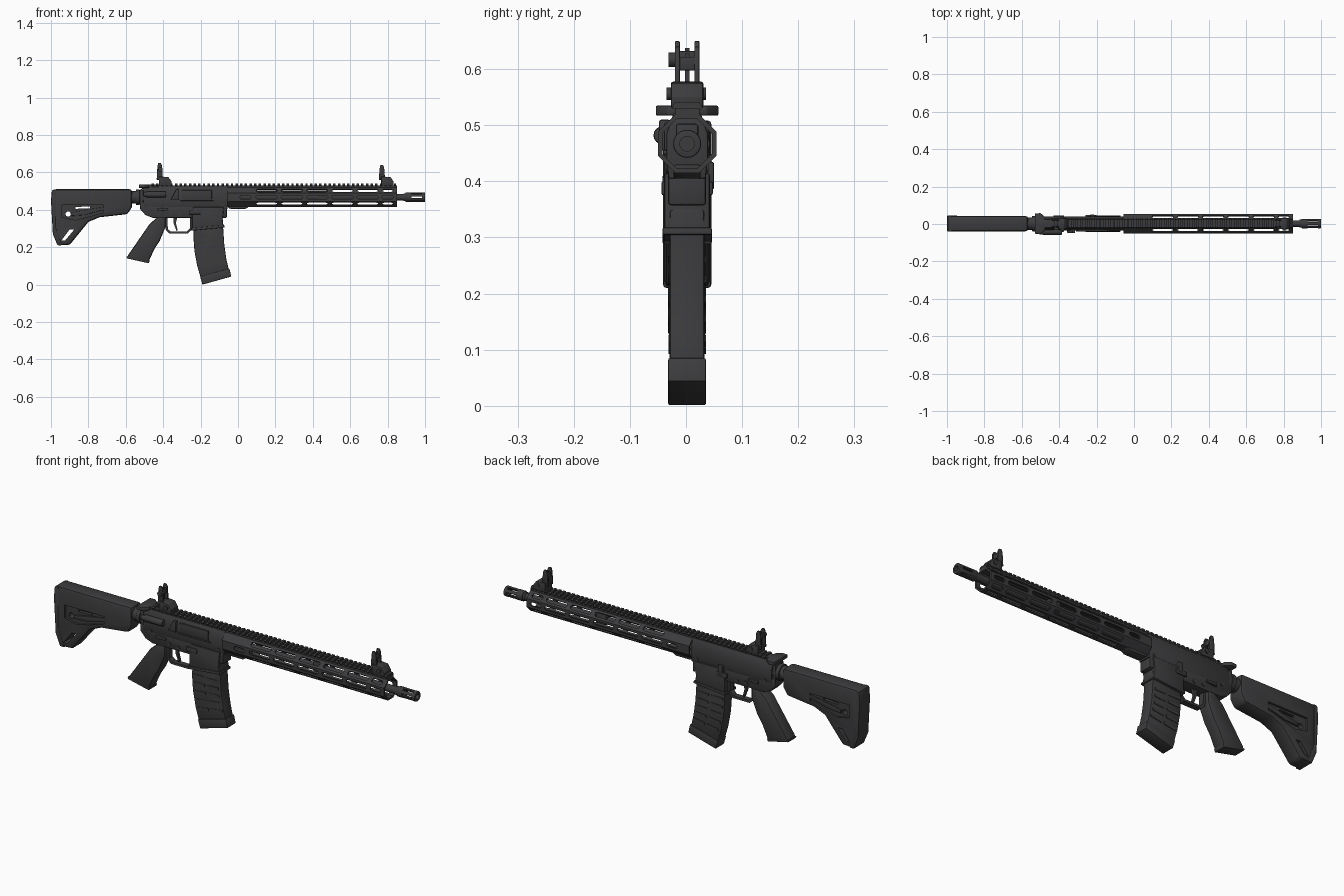
import bpy, bmesh
from math import sin, cos, pi, radians

if "Cube" in bpy.data.objects:
    bpy.data.objects.remove(bpy.data.objects["Cube"])

YC, ZC = 0.002, 0.467          # bore axis
mat = bpy.data.materials.new("dark_metal")
mat.diffuse_color = (0.045, 0.045, 0.048, 1)
mat.use_nodes = True
mat.node_tree.nodes["Principled BSDF"].inputs["Base Color"].default_value = mat.diffuse_color


def finish(name, bm, bevel=0.0):
    bmesh.ops.recalc_face_normals(bm, faces=bm.faces)
    if bevel:
        sharp = [e for e in bm.edges if len(e.link_faces) == 2 and e.calc_face_angle() > radians(35)]
        bmesh.ops.bevel(bm, geom=sharp, offset=bevel, segments=2, profile=0.5,
                        affect='EDGES', clamp_overlap=True)
    me = bpy.data.meshes.new(name)
    bm.to_mesh(me)
    bm.free()
    me.materials.append(mat)
    ob = bpy.data.objects.new(name, me)
    bpy.context.collection.objects.link(ob)
    return ob


def add_prism(bm, pts, a, b, axis='Y'):
    """Extrude a 2D profile: (x, z) along Y or (y, z) along X."""
    def co(p, t):
        return (p[0], YC + t, p[1]) if axis == 'Y' else (t, YC + p[0], p[1])
    lo = [bm.verts.new(co(p, a)) for p in pts]
    hi = [bm.verts.new(co(p, b)) for p in pts]
    bm.faces.new(lo)
    bm.faces.new(hi[::-1])
    for i in range(len(pts)):
        j = (i + 1) % len(pts)
        bm.faces.new((lo[i], lo[j], hi[j], hi[i]))


def prism(name, pts, a, b, axis='Y', bevel=0.0):
    bm = bmesh.new()
    add_prism(bm, pts, a, b, axis)
    return finish(name, bm, bevel)


def rect(x0, x1, z0, z1):
    return [(x0, z0), (x1, z0), (x1, z1), (x0, z1)]


def box(name, x0, x1, y0, y1, z0, z1, bevel=0.0):
    return prism(name, rect(x0, x1, z0, z1), y0, y1, bevel=bevel)


def circle(u, v, r, n=20):
    return [(u + r * cos(2 * pi * i / n), v + r * sin(2 * pi * i / n)) for i in range(n)]


def cyl_x(name, r, x0, x1, y=0, z=ZC, n=24, bevel=0.0):
    return prism(name, circle(y, z, r, n), x0, x1, 'X', bevel)


def cyl_y(name, x, z, r, y0, y1, n=16):
    return prism(name, circle(x, z, r, n), y0, y1)


def cut(ob, cutter):
    m = ob.modifiers.new("cut", 'BOOLEAN')
    m.operation, m.solver, m.object = 'DIFFERENCE', 'EXACT', cutter
    bpy.context.view_layer.objects.active = ob
    bpy.ops.object.modifier_apply(modifier=m.name)
    bpy.data.objects.remove(cutter)


# buttstock with side recesses, sling hole and slit
stock = prism("stock", [(-.985, .51), (-.567, .51), (-.567, .415), (-.59, .377), (-.74, .36),
                        (-.80, .335), (-.90, .212), (-.955, .21), (-.985, .30)],
              -.041, .041, bevel=.013)
cut(stock, prism("cutter", [(-.945, .235), (-.925, .235), (-.875, .295), (-.90, .295)], -.1, .1))
cut(stock, cyl_y("cutter", -.908, .377, .014, -.1, .1))
cut(stock, prism("cutter", [(-.87, .405), (-.87, .415), (-.79, .418), (-.79, .408)], -.1, .1))
for s in (-1, 1):
    a, b = sorted((s * .03, s * .06))
    cut(stock, prism("cutter", [(-.94, .36), (-.87, .345), (-.81, .36), (-.72, .385),
                                (-.72, .425), (-.94, .425)], a, b))
    a, b = sorted((s * .02, s * .038))
    prism("stock_lever", [(-.89, .367), (-.82, .372), (-.715, .40), (-.715, .415), (-.80, .402),
                          (-.89, .385)], a, b, bevel=.003)
prism("butt_pad", [(-.995, .505), (-.975, .51), (-.975, .31), (-.94, .21), (-.965, .21),
                   (-.99, .27), (-1, .45)], -.043, .043, bevel=.006)

# buffer tube and castle nut
cyl_x("buffer_tube", .034, -.60, -.50)
cyl_x("castle_nut", .041, -.545, -.525, n=16, bevel=.003)
box("end_plate", -.525, -.505, -.033, .033, .415, .51, .006)

# upper receiver
prism("upper_receiver", [(-.033, .405), (.033, .405), (.037, .44), (.037, .485), (.024, .522),
                         (-.024, .522), (-.037, .485), (-.037, .44)], -.505, -.055, 'X', .003)
box("ejection_port_cover", -.30, -.14, -.041, -.03, .455, .505, .003)
box("port_hinge", -.31, -.13, -.043, -.034, .448, .456, .002)
prism("brass_deflector", [(-.36, .455), (-.315, .455), (-.315, .51), (-.33, .51)],
      -.05, -.03, bevel=.004)
cyl_x("forward_assist", .016, -.49, -.385, -.044, .482, 16, .004)
cyl_x("forward_assist_button", .012, -.505, -.485, -.046, .482, 16, .002)

# lower receiver, magazine well and controls
prism("lower_receiver", [(-.52, .44), (-.525, .405), (-.495, .372), (-.455, .357), (-.23, .357),
                         (-.06, .357), (-.06, .425), (-.40, .425), (-.44, .44)],
      -.034, .034, bevel=.006)
prism("magazine_well", [(-.246, .29), (-.075, .307), (-.083, .34), (-.075, .415), (-.24, .415),
                        (-.246, .36)], -.041, .041, bevel=.006)
prism("magazine_well_lip", [(-.25, .288), (-.072, .305), (-.074, .318), (-.25, .302)],
      -.044, .044, bevel=.003)
for s in (-1, 1):
    a, b = sorted((s * .03, s * .038))
    for x, z in ((-.465, .42), (-.31, .375), (-.36, .38), (-.085, .425)):
        cyl_y("receiver_pin", x, z, .009, a, b)
    a, b = sorted((s * .03, s * .044))
    prism("selector_lever", [(-.43, .392), (-.375, .397), (-.375, .407), (-.43, .41)],
          a, b, bevel=.002)
    a, b = sorted((s * .035, s * .046))
    box("magazine_fence", -.26, -.20, a, b, .375, .40, .004)
box("bolt_catch", -.235, -.21, .03, .048, .385, .435, .004)

# trigger and guard
prism("trigger_guard", [(-.39, .36), (-.386, .29), (-.365, .272), (-.27, .272), (-.245, .295),
                        (-.245, .36), (-.257, .36), (-.257, .302), (-.275, .284), (-.36, .284),
                        (-.375, .297), (-.378, .36)], -.014, .014)
prism("trigger", [(-.322, .37), (-.332, .33), (-.322, .29), (-.329, .287), (-.345, .33),
                  (-.345, .37)], -.007, .007)

# pistol grip
prism("pistol_grip", [(-.425, .365), (-.472, .325), (-.595, .147), (-.48, .118), (-.447, .19),
                      (-.418, .235), (-.387, .31), (-.387, .365)], -.034, .034, bevel=.011)
prism("grip_cap", [(-.597, .152), (-.593, .14), (-.478, .114), (-.472, .128)],
      -.031, .031, bevel=.003)

# curved magazine with ribs and floor plate
prism("magazine", [(-.235, .35), (-.238, .25), (-.233, .18), (-.218, .10), (-.198, .03),
                   (-.047, .07), (-.062, .135), (-.073, .21), (-.079, .30), (-.079, .35)],
      -.031, .031, bevel=.005)
prism("magazine_floor_plate", [(-.203, .044), (-.19, 0), (-.036, .043), (-.046, .086)],
      -.034, .034, bevel=.004)
for i in range(5):
    z = .255 - .038 * i
    dx = .0015 * i * i
    for s in (-1, 1):
        a, b = sorted((s * .029, s * .0335))
        for x0, x1 in ((-.228, -.165), (-.15, -.09)):
            k = .04 * i
            prism("magazine_rib", [(x0 + dx, z + k * (x0 + .16)), (x1 + dx, z + k * (x1 + .16)),
                                   (x1 + dx, z + .012 + k * (x1 + .16)),
                                   (x0 + dx, z + .012 + k * (x0 + .16))], a, b)

# charging handle
box("charging_handle", -.515, -.42, -.022, .022, .512, .535, .003)
prism("charging_latch", [(-.53, -.054), (-.50, -.056), (-.475, -.035), (-.475, .035),
                         (-.50, .056), (-.53, .054)], 0, .018, bevel=.003)
latch = bpy.data.objects["charging_latch"]
for v in latch.data.vertices:      # lay the latch profile flat
    x, y, z = v.co
    v.co = (x, YC + z, .517 + y - YC)
latch.data.flip_normals()

# octagonal slotted handguard
def octagon(apothem):
    r = apothem / cos(pi / 8)
    return [(YC + r * cos(pi / 8 + i * pi / 4), ZC + r * sin(pi / 8 + i * pi / 4)) for i in range(8)]

bm = bmesh.new()
rings = [[bm.verts.new((x, y, z)) for y, z in octagon(a)]
         for x, a in ((-.055, .052), (.85, .052), (.85, .044), (-.055, .044))]
for k in range(4):
    A, B = rings[k], rings[(k + 1) % 4]
    for i in range(8):
        j = (i + 1) % 8
        bm.faces.new((A[i], A[j], B[j], B[i]))
handguard = finish("handguard", bm)

bm = bmesh.new()
spans = [(.096 + .135 * i, .211 + .135 * i) for i in range(5)] + [(.77, .83)]
for k in (-4, -3, -2, -1, 0, 1, 3):
    a = k * pi / 4
    for x0, x1 in spans + ([(.01, .07)] if k in (0, -4) else []):
        r = .0105
        outline = [(x1 - r + r * cos(t), r * sin(t)) for t in [-pi / 2 + pi * i / 4 for i in range(5)]]
        outline += [(x0 + r + r * cos(t), r * sin(t)) for t in [pi / 2 + pi * i / 4 for i in range(5)]]
        lo, hi = [[bm.verts.new((x, YC + w * cos(a) - v * sin(a), ZC + w * sin(a) + v * cos(a)))
                   for x, v in outline] for w in (.038, .06)]
        bm.faces.new(lo)
        bm.faces.new(hi[::-1])
        for i in range(10):
            j = (i + 1) % 10
            bm.faces.new((lo[i], lo[j], hi[j], hi[i]))
cut(handguard, finish("cutter", bm))
prism("handguard_clamp", [(-.055, .43), (-.055, .412), (-.04, .405), (.04, .405), (.065, .42),
                          (.065, .43)], -.024, .024, bevel=.004)

# toothed top rail
prism("rail_base", [(-.022, .515), (.022, .515), (.022, .531), (-.022, .531)], -.465, .85, 'X')
bm = bmesh.new()
tooth = [(-.022, .526), (.022, .526), (.027, .532), (.022, .541), (-.022, .541), (-.027, .532)]
for i in range(53):
    x = -.462 + .0249 * i
    add_prism(bm, tooth, x, x + .013, 'X')
finish("rail_teeth", bm)

# barrel, gas tube and flash hider
cyl_x("barrel", .018, -.06, .90)
cyl_x("gas_tube", .006, -.06, .45, z=.497, n=10)
box("gas_block", .43, .49, -.02, .02, .45, .503, .005)
cyl_x("crush_washer", .021, .885, .896)
hider = cyl_x("flash_hider", .025, .896, 1.0, bevel=.003)
cut(hider, cyl_x("cutter", .013, .915, 1.1))
for k in range(3):
    a = k * pi / 3
    u, v = cos(a) * .05, sin(a) * .05
    p, q = -sin(a) * .005, cos(a) * .005
    cut(hider, prism("cutter", [(u + p, ZC + v + q), (-u + p, ZC - v + q), (-u - p, ZC - v - q),
                                (u - p, ZC + v - q)], .928, .984, 'X'))

# flip-up sights
def sight(name, x, top, length):
    prism(name + "_base", [(x, .53), (x + length, .53), (x + length, .55), (x + length * .75, .575),
                           (x, .578)], -.029, .029, bevel=.004)
    cyl_y(name + "_clamp_screw", x + length * .6, .556, .011, -.037, .034)
    for s in (-1, 1):
        a, b = sorted((s * .013, s * .022))
        prism(name + "_wing", [(x - .012, .56), (x + .022, .56), (x + .016, top - .012),
                               (x + .010, top), (x - .004, top), (x - .008, top - .02)],
              a, b, bevel=.002)
    box(name + "_crossbar", x - .006, x + .014, -.015, .015, top - .042, top - .018, .002)
    box(name + "_post", x, x + .008, -.004, .004, .57, top - .012)

sight("rear_sight", -.423, .65, .068)
cyl_y("rear_sight_knob", -.416, .617, .013, -.033, -.02)
sight("front_sight", .765, .64, .067)

# smooth curved surfaces, keep hard edges
for ob in bpy.context.scene.objects:
    ob.select_set(True)
bpy.context.view_layer.objects.active = handguard
bpy.ops.object.shade_smooth_by_angle(angle=radians(30))
